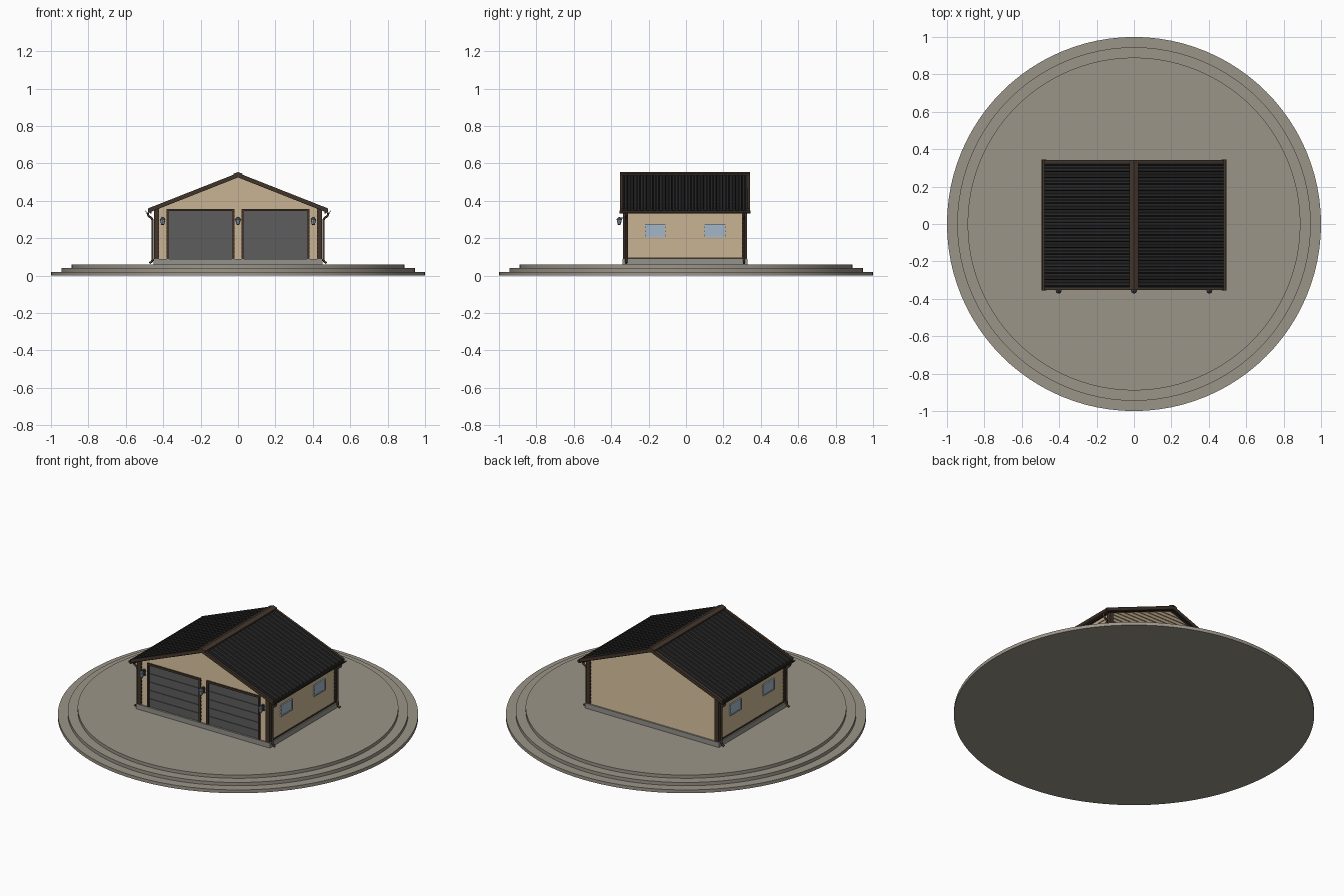
import bpy, bmesh, math

if "Cube" in bpy.data.objects:
    bpy.data.objects.remove(bpy.data.objects["Cube"])

YC = -0.005      # house centre in y; house meshes are local to this
SLOPE = 0.395    # roof pitch
CX, CY = 0.435, 0.317   # half size of wall core
ZB = 0.09        # wall bottom


def mat(name, *c):
    m = bpy.data.materials.new(name)
    m.diffuse_color = (*c, 1)
    m.use_nodes = True
    m.node_tree.nodes["Principled BSDF"].inputs["Base Color"].default_value = m.diffuse_color
    return m


STONE = mat("stone", .33, .30, .25)
SIDING = mat("siding", .50, .39, .25)
BROWN = mat("brown_trim", .055, .036, .024)
ROOF = mat("roof_metal", .022, .022, .023)
DOOR = mat("door_grey", .11, .11, .11)
GLASS = mat("glass", .36, .47, .58)
FRAME = mat("window_frame", .42, .47, .52)
PLINTH = mat("concrete", .30, .29, .26)
METAL = mat("lamp_metal", .05, .06, .07)


def finish(name, bm, material, mirror=""):
    bmesh.ops.recalc_face_normals(bm, faces=bm.faces)
    me = bpy.data.meshes.new(name)
    bm.to_mesh(me)
    bm.free()
    me.materials.append(material)
    ob = bpy.data.objects.new(name, me)
    ob.location.y = YC
    bpy.context.collection.objects.link(ob)
    if mirror:
        mod = ob.modifiers.new("mirror", 'MIRROR')
        mod.use_axis = ('x' in mirror, 'y' in mirror, False)
        mod.use_mirror_merge = False
    return ob


def add_box(bm, x0, x1, y0, y1, z0, z1):
    vs = bmesh.ops.create_cube(bm, size=1)["verts"]
    for v in vs:
        v.co.x = x1 if v.co.x > 0 else x0
        v.co.y = y1 if v.co.y > 0 else y0
        v.co.z = z1 if v.co.z > 0 else z0


def boxes(name, material, dims, mirror=""):
    bm = bmesh.new()
    for d in dims:
        add_box(bm, *d)
    return finish(name, bm, material, mirror)


def prism(name, pts, axis, a, b, material, mirror="", shear=0):
    """Extrude a profile (u, z) along x or y; shear lowers z along x."""
    bm = bmesh.new()
    co = (lambda u, z, t: (t, u, z - shear * t)) if axis == 'x' else (lambda u, z, t: (u, t, z))
    ra = [bm.verts.new(co(u, z, a)) for u, z in pts]
    rb = [bm.verts.new(co(u, z, b)) for u, z in pts]
    bm.faces.new(ra)
    bm.faces.new(rb)
    n = len(pts)
    for i in range(n):
        j = (i + 1) % n
        bm.faces.new((ra[i], ra[j], rb[j], rb[i]))
    return finish(name, bm, material, mirror)


def add_board(bm, u0, u1, t0, t1, z0, z1, core, side):
    """One lap board: bottom edge u0..u1 stands proud, top edge t0..t1 tucks in."""
    lo, hi = core + .008, core + .003
    ring = [(u0, lo, z0), (u1, lo, z0), (t1, hi, z1), (t0, hi, z1)]
    back = [(u, core - .004, z) for u, _, z in ring]
    vs = [bm.verts.new((d, u, z) if side == 'x' else (u, d * side, z)) for u, d, z in ring + back]
    for f in ((0, 1, 2, 3), (7, 6, 5, 4), (0, 4, 5, 1), (1, 5, 6, 2), (2, 6, 7, 3), (3, 7, 4, 0)):
        bm.faces.new([vs[i] for i in f])


# Stepped round base
for i, r in enumerate((1.0, .945, .89)):
    bpy.ops.mesh.primitive_cylinder_add(vertices=96, radius=r, depth=.02, location=(0, 0, .01 + .02 * i))
    ob = bpy.context.object
    ob.name = f"base_step_{i + 1}"
    ob.data.materials.append(STONE)
    bpy.ops.object.shade_smooth_by_angle()

# Plinth and wall core
boxes("plinth", PLINTH, [(-.453, .453, -.334, .334, .06, ZB)])
WT = .527
eave = WT - SLOPE * CX
prism("wall_core", [(-CX, ZB), (CX, ZB), (CX, eave), (0, WT), (-CX, eave)], 'y', -CY, CY, SIDING)

# Lap siding
P = .0215


def half(z):
    return max(.002, min(CX, (WT - z) / SLOPE))


for name, side in (("front_siding", -1), ("back_siding", 1)):
    bm = bmesh.new()
    for i in range(20):
        z0, z1 = ZB + i * P, ZB + (i + 1) * P
        if side < 0 and z1 < .355:
            for a, b in ((-CX, -.375), (-.025, .025), (.375, CX)):
                add_board(bm, a, b, a, b, z0, z1, CY, side)
        else:
            h0, h1 = half(z0), half(z1)
            add_board(bm, -h0, h0, -h1, h1, z0, z1, CY, side)
    finish(name, bm, SIDING)
bm = bmesh.new()
for i in range(12):
    add_board(bm, -CY, CY, -CY, CY, ZB + i * P, ZB + (i + 1) * P, CX, 'x')
finish("side_siding", bm, SIDING, "x")

# Corner boards and bottom trim
boxes("corner_boards", BROWN, [(.422, .448, .315, .331, ZB, .36), (.433, .448, .305, .331, ZB, .352)], "xy")
boxes("side_bottom_trim", BROWN, [(.434, .446, -.31, .31, ZB, .097)], "x")

# Garage doors: panels and trim
boxes("garage_door_panels", DOOR,
      [(.03, .372, -.323, -.31, ZB + i * .0512, ZB + i * .0512 + .0485) for i in range(5)]
      + [(.03, .372, -.319, -.31, ZB, .346)], "x")
boxes("door_trim", BROWN, [(.02, .032, -.331, -.31, ZB, .345),
                           (.37, .382, -.331, -.31, ZB, .345),
                           (.02, .382, -.331, -.31, .345, .357)], "x")

# Side windows
y0, y1, z0, z1, t = .105, .215, .205, .275, .007
boxes("window_frames", FRAME, [(.434, .448, y0, y1, z0, z0 + t), (.434, .448, y0, y1, z1 - t, z1),
                               (.434, .448, y0, y0 + t, z0 + t, z1 - t),
                               (.434, .448, y1 - t, y1, z0 + t, z1 - t)], "xy")
boxes("window_glass", GLASS, [(.434, .445, y0 + t, y1 - t, z0 + t, z1 - t)], "xy")

# Ribbed roof sheets
N, RY = 20, .340
p = 2 * RY / N
prof = [(-RY, -.012)]
for i in range(N):
    y = -RY + i * p
    prof += [(y, 0), (y + .35 * p, 0), (y + .5 * p, .009), (y + .85 * p, .009)]
prof += [(RY, 0), (RY, -.012)]
prism("roof_sheets", [(y, h + .537) for y, h in prof], 'x', 0, .478, ROOF, "x", SLOPE)

# Barge boards, ridge cap and fascia
prism("barge_boards", [(0, .549), (.482, .359), (.482, .338), (0, .528)], 'y', .333, .347, BROWN, "xy")
prism("ridge_cap", [(0, .554), (.025, .545), (.025, .537), (0, .546), (-.025, .537), (-.025, .545)],
      'y', -.348, .348, BROWN)
prism("fascia", [(.462, .333), (.470, .333), (.470, .350), (.462, .352)], 'y', -.335, .335, BROWN, "x")

# Half-round gutters
arc = [math.pi * (1 + k / 8) for k in range(9)]
g = [(.481 + .014 * math.cos(a), .347 + .014 * math.sin(a)) for a in arc]
g += [(.481 + .011 * math.cos(a), .347 + .011 * math.sin(a)) for a in reversed(arc)]
prism("gutters", g, 'y', -.350, .350, BROWN, "x")

# Downpipes at the four corners
cu = bpy.data.curves.new("downpipes", 'CURVE')
cu.dimensions = '3D'
cu.bevel_depth = .006
cu.bevel_resolution = 2
cu.use_fill_caps = True
path = [(.482, .338), (.482, .326), (.477, .318), (.463, .308), (.457, .298),
        (.457, .085), (.461, .075), (.474, .067)]
for sx in (-1, 1):
    for sy in (-1, 1):
        s = cu.splines.new('POLY')
        s.points.add(len(path) - 1)
        for q, (x, z) in zip(s.points, path):
            q.co = (sx * x, sy * .315, z, 1)
cu.materials.append(BROWN)
ob = bpy.data.objects.new("downpipes", cu)
ob.location.y = YC
bpy.context.collection.objects.link(ob)


# Wall lanterns beside the doors
def cone(bm, x, z0, z1, r0, r1):
    vs = bmesh.ops.create_cone(bm, cap_ends=True, segments=8, radius1=r0, radius2=r1, depth=z1 - z0)["verts"]
    bmesh.ops.translate(bm, verts=vs, vec=(x, -.352, (z0 + z1) / 2))


metal, glass = bmesh.new(), bmesh.new()
for x in (-.403, 0, .403):
    add_box(metal, x - .007, x + .007, -.332, -.32, .275, .312)
    add_box(metal, x - .003, x + .003, -.352, -.328, .305, .310)
    cone(metal, x, .300, .314, .016, .003)
    cone(metal, x, .270, .276, .005, .009)
    cone(glass, x, .276, .300, .009, .014)
finish("lantern_metal", metal, METAL)
finish("lantern_glass", glass, GLASS)
